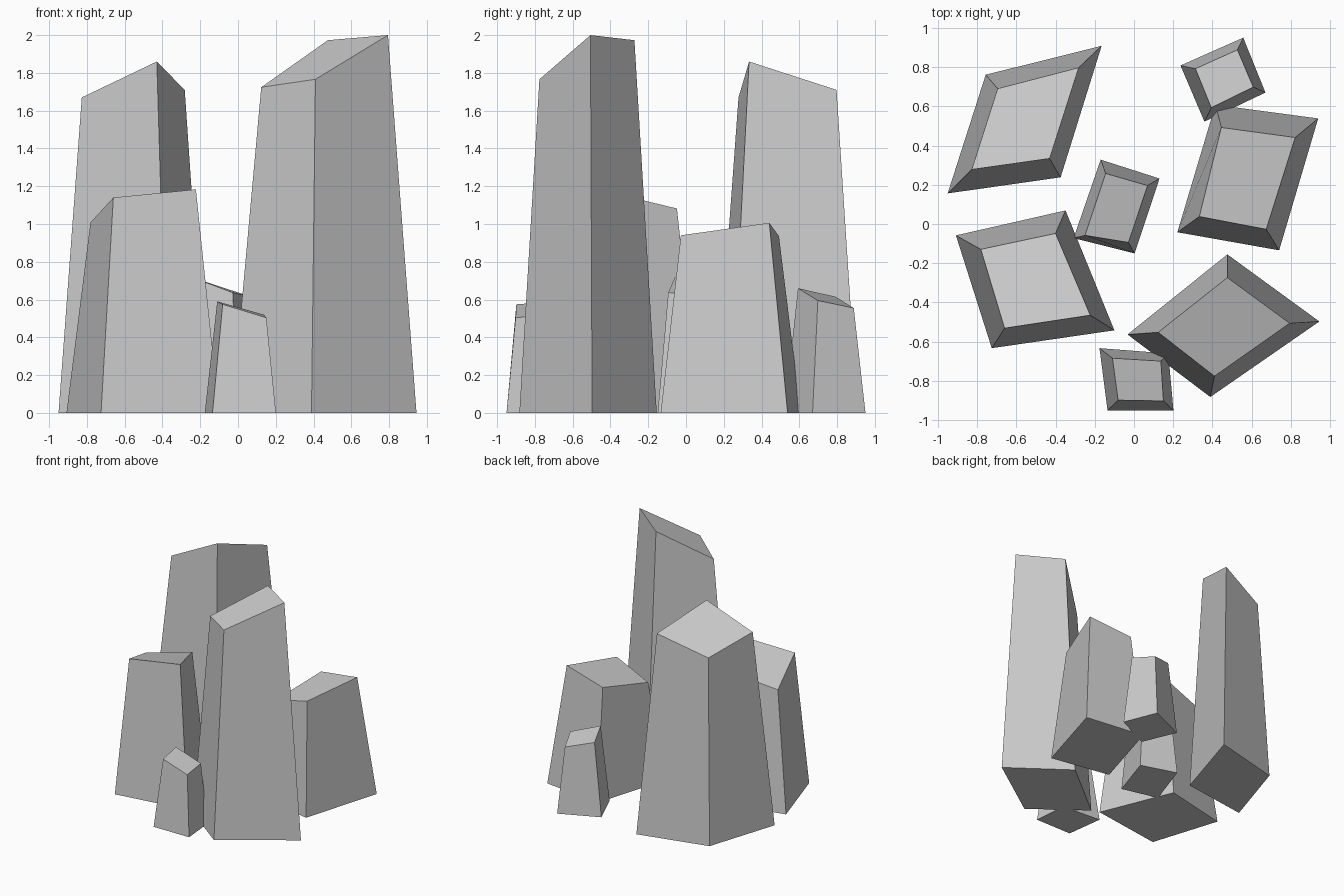
import bpy
import bmesh


def pillar(name, base, top):
    """Tapered four-sided pillar: ground corners (x, y), then slanted top corners (x, y, z)."""
    bm = bmesh.new()
    low = [bm.verts.new((x, y, 0)) for x, y in base]
    high = [bm.verts.new(p) for p in top]
    bm.faces.new(low)
    bm.faces.new(high)
    for i in range(4):
        j = (i + 1) % 4
        bm.faces.new((low[i], low[j], high[j], high[i]))
    bmesh.ops.recalc_face_normals(bm, faces=bm.faces)
    mesh = bpy.data.meshes.new(name)
    bm.to_mesh(mesh)
    bm.free()
    obj = bpy.data.objects.new(name, mesh)
    bpy.context.collection.objects.link(obj)


# Two tall pillars
pillar("tall_pillar_front_right",
       [(0.476, -0.155), (0.945, -0.497), (0.389, -0.882), (-0.033, -0.563)],
       [(0.476, -0.273, 1.973), (0.794, -0.506, 2.0), (0.41, -0.776, 1.766), (0.123, -0.552, 1.724)])
pillar("tall_pillar_back_left",
       [(-0.95, 0.156), (-0.756, 0.761), (-0.165, 0.908), (-0.374, 0.238)],
       [(-0.827, 0.278, 1.67), (-0.695, 0.69, 1.57), (-0.282, 0.797, 1.71), (-0.43, 0.334, 1.86)])

# Two medium pillars
pillar("medium_pillar_front_left",
       [(-0.908, -0.058), (-0.349, 0.069), (-0.10, -0.542), (-0.725, -0.633)],
       [(-0.781, -0.129, 1.008), (-0.40, -0.048, 1.082), (-0.223, -0.465, 1.183), (-0.66, -0.531, 1.14)])
pillar("medium_pillar_back_right",
       [(0.415, 0.608), (0.939, 0.538), (0.74, -0.134), (0.221, -0.042)],
       [(0.445, 0.492, 0.936), (0.822, 0.441, 1.006), (0.674, -0.027, 0.94), (0.333, 0.038, 0.837)])

# Three small pillars
pillar("small_pillar_centre",
       [(-0.17, 0.328), (0.13, 0.232), (0.003, -0.15), (-0.308, -0.072)],
       [(-0.145, 0.258, 0.685), (0.069, 0.196, 0.615), (-0.028, -0.094, 0.637), (-0.25, -0.058, 0.72)])
pillar("small_pillar_back",
       [(0.237, 0.808), (0.557, 0.95), (0.67, 0.67), (0.359, 0.522)],
       [(0.313, 0.792, 0.615), (0.527, 0.888, 0.555), (0.608, 0.698, 0.595), (0.394, 0.593, 0.66)])
pillar("small_pillar_front",
       [(-0.176, -0.633), (0.175, -0.66), (0.201, -0.95), (-0.135, -0.95)],
       [(-0.11, -0.684, 0.59), (0.137, -0.699, 0.52), (0.15, -0.902, 0.504), (-0.081, -0.898, 0.575)])
